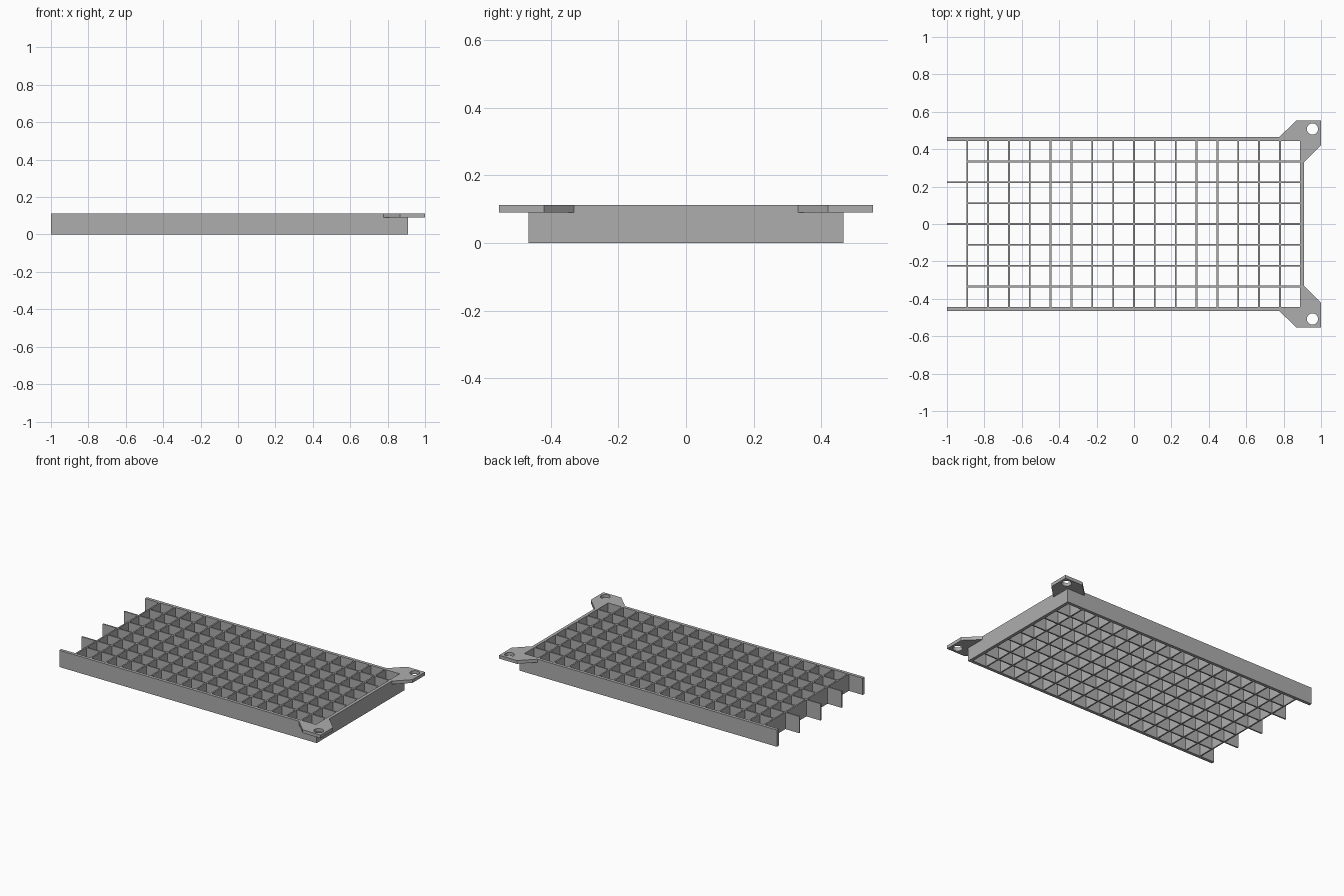
import bpy
import bmesh
from math import cos, sin, tau

HEIGHT = 0.112
TAB_THICK = 0.022
PITCH = 0.1115
RIB = 0.0095
X_BACK, X_FRONT = -1.0, 0.909      # rail ends
Y_OUT, Y_IN = 0.465, 0.444         # rail outer and inner faces
X_WALL = 0.888                     # inner face of the end wall

cube = bpy.data.objects.get("Cube")
if cube:
    bpy.data.objects.remove(cube, do_unlink=True)

grey = bpy.data.materials.new("plain_grey")
grey.use_nodes = True
colour = (0.42, 0.42, 0.42, 1)
grey.diffuse_color = colour
grey.node_tree.nodes["Principled BSDF"].inputs["Base Color"].default_value = colour


def finish(name, bm, z0, z1):
    """Extrude the flat footprint in bm from z0 to z1 and make an object."""
    for v in bm.verts:
        v.co.z = z0
    new = bmesh.ops.extrude_face_region(bm, geom=bm.faces[:], use_keep_orig=True)
    for v in new["geom"]:
        if isinstance(v, bmesh.types.BMVert):
            v.co.z = z1
    bmesh.ops.recalc_face_normals(bm, faces=bm.faces[:])
    mesh = bpy.data.meshes.new(name)
    bm.to_mesh(mesh)
    bm.free()
    mesh.materials.append(grey)
    obj = bpy.data.objects.new(name, mesh)
    bpy.context.collection.objects.link(obj)


def rectangle(bm, x0, x1, y0, y1):
    corners = ((x0, y0), (x1, y0), (x1, y1), (x0, y1))
    bm.faces.new([bm.verts.new((x, y, 0)) for x, y in corners])


def box(name, x0, x1, y0, y1):
    bm = bmesh.new()
    rectangle(bm, x0, x1, y0, y1)
    finish(name, bm, 0, HEIGHT)


# Outer walls
box("left_end_wall", X_WALL, X_FRONT, -Y_IN, Y_IN)
box("back_rail", X_BACK, X_FRONT, Y_IN, Y_OUT)
box("front_rail", X_BACK, X_FRONT, -Y_OUT, -Y_IN)

# Crossing ribs, joined into one lattice from a footprint of strips and nodes
half = RIB / 2
cross_x = [i * PITCH for i in range(-8, 8)]
long_y = [j * PITCH for j in range(-3, 4)]
x_edges = [x + s for x in cross_x for s in (-half, half)] + [X_WALL]
y_edges = [-Y_IN] + [y + s for y in long_y for s in (-half, half)] + [Y_IN]
bm = bmesh.new()
for i, (x0, x1) in enumerate(zip(x_edges, x_edges[1:])):
    for j, (y0, y1) in enumerate(zip(y_edges, y_edges[1:])):
        if i % 2 == 0 or j % 2 == 1:
            rectangle(bm, x0, x1, y0, y1)
# every second long rib runs on to the open end
for y in long_y[1::2]:
    rectangle(bm, X_BACK, x_edges[0], y - half, y + half)
bmesh.ops.remove_doubles(bm, verts=bm.verts[:], dist=0.0001)
finish("rib_lattice", bm, 0, HEIGHT)


# Mounting tabs wrapped round the two corners, each with a round hole
def tab(name, side):
    outline = [(X_FRONT, Y_OUT), (0.777, Y_OUT), (0.867, 0.553),
               (1.0, 0.553), (1.0, 0.42), (X_FRONT, 0.331)]
    hole = [(0.954 + 0.03 * cos(tau * k / 32), 0.508 + 0.03 * sin(tau * k / 32))
            for k in range(32)]
    bm = bmesh.new()
    edges = []
    for loop in (outline, hole):
        verts = [bm.verts.new((x, side * y, 0)) for x, y in loop]
        edges += [bm.edges.new((a, b)) for a, b in zip(verts, verts[1:] + verts[:1])]
    bmesh.ops.triangle_fill(bm, edges=edges, use_beauty=True, normal=(0, 0, 1))
    finish(name, bm, HEIGHT - TAB_THICK, HEIGHT)


tab("back_mounting_tab", 1)
tab("front_mounting_tab", -1)
